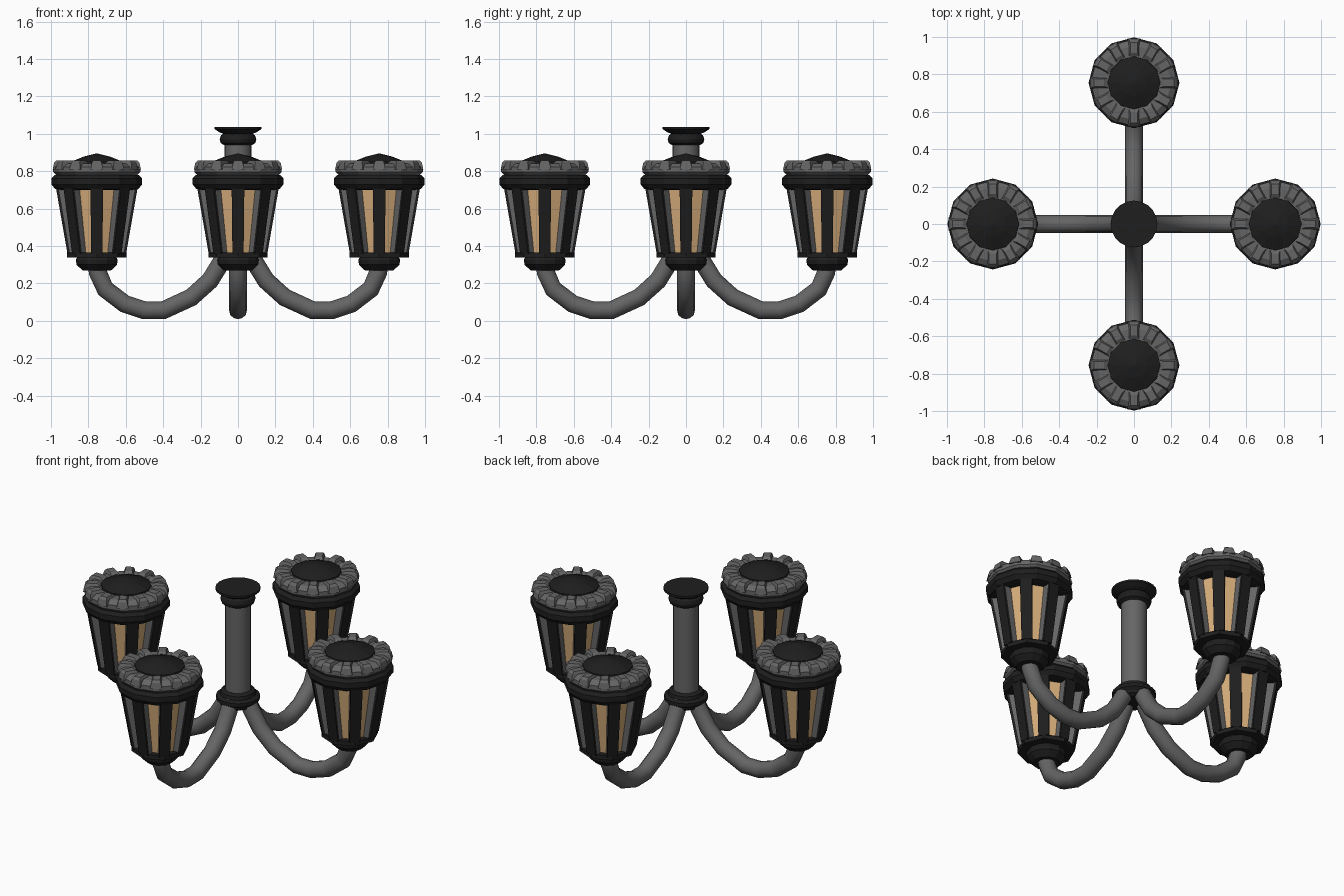
import bpy, bmesh
from math import sin, cos, pi
from mathutils import Vector, Matrix

if "Cube" in bpy.data.objects:
    bpy.data.objects.remove(bpy.data.objects["Cube"])


def material(name, rgb):
    m = bpy.data.materials.new(name)
    m.diffuse_color = (*rgb, 1)
    m.use_nodes = True
    m.node_tree.nodes["Principled BSDF"].inputs["Base Color"].default_value = m.diffuse_color
    return m


BLACK = material("black_iron", (0.013, 0.013, 0.013))
GREY = material("grey_iron", (0.13, 0.13, 0.13))
AMBER = material("amber_glass", (0.68, 0.42, 0.2))


def finish(name, bm, mat, loc=(0, 0, 0), smooth=False):
    bmesh.ops.remove_doubles(bm, verts=bm.verts, dist=1e-5)
    bmesh.ops.recalc_face_normals(bm, faces=bm.faces)
    me = bpy.data.meshes.new(name)
    bm.to_mesh(me)
    bm.free()
    me.materials.append(mat)
    ob = bpy.data.objects.new(name, me)
    ob.location = loc
    bpy.context.collection.objects.link(ob)
    if smooth:
        for p in me.polygons:
            p.use_smooth = len(p.vertices) == 4
    return ob


def skin(bm, rings):
    """Bridge successive vertex rings and cap both ends."""
    n = len(rings[0])
    rows = [[bm.verts.new(v) for v in r] for r in rings]
    for a, b in zip(rows, rows[1:]):
        for i in range(n):
            j = (i + 1) % n
            bm.faces.new((a[i], a[j], b[j], b[i]))
    bm.faces.new(rows[0][::-1])
    bm.faces.new(rows[-1])


def lathe(name, profile, sides, mat, loc=(0, 0, 0), smooth=False):
    bm = bmesh.new()
    skin(bm, [[(r * cos(2 * pi * i / sides), r * sin(2 * pi * i / sides), z)
               for i in range(sides)] for r, z in profile])
    return finish(name, bm, mat, loc, smooth)


def radial_blocks(name, count, rings, mat, loc):
    """Repeat a block around z; rings are (r_in, r_out, half_width, z)."""
    bm = bmesh.new()
    for k in range(count):
        rot = Matrix.Rotation(2 * pi * k / count, 3, 'Z')
        skin(bm, [[rot @ Vector(p) for p in
                   ((a, -w, z), (b, -w, z), (b, w, z), (a, w, z))]
                  for a, b, w, z in rings])
    return finish(name, bm, mat, loc)


def arm(name, path, radius, angle, sides=12):
    bm = bmesh.new()
    pts = [Vector((x, 0, z)) for x, z in path]
    rot = Matrix.Rotation(angle, 3, 'Z')
    rings = []
    for i, p in enumerate(pts):
        t = (pts[min(i + 1, len(pts) - 1)] - pts[max(i - 1, 0)]).normalized()
        n = t.cross(Vector((0, 1, 0)))
        rings.append([rot @ (p + radius * (cos(2 * pi * k / sides) * n
                      + sin(2 * pi * k / sides) * Vector((0, 1, 0))))
                      for k in range(sides)])
    skin(bm, rings)
    return finish(name, bm, GREY, smooth=True)


# Central column with ceiling cap and lower collar
lathe("column", [(0.072, 0.36), (0.072, 0.96)], 20, GREY, smooth=True)
lathe("ceiling_cap", [(0.075, 0.94), (0.092, 0.95), (0.098, 0.97), (0.092, 0.99),
                      (0.08, 1.0), (0.1, 1.008), (0.125, 1.025), (0.125, 1.037)],
      20, BLACK)
lathe("lower_collar", [(0.08, 0.32), (0.1, 0.33), (0.105, 0.345), (0.122, 0.36),
                       (0.122, 0.38), (0.1, 0.39), (0.095, 0.41), (0.075, 0.42)],
      20, BLACK)

ARM_PATH = [(0.06, 0.37), (0.085, 0.32), (0.15, 0.215), (0.25, 0.125), (0.4, 0.056),
            (0.5, 0.056), (0.605, 0.09), (0.71, 0.17), (0.75, 0.26), (0.755, 0.3)]

for i, side in enumerate(("right", "back", "left", "front")):
    a = i * pi / 2
    c = (0.755 * cos(a), 0.755 * sin(a), 0)
    arm(side + "_arm", ARM_PATH, 0.048, a)
    # Base cup and plate
    lathe(side + "_lantern_cup", [(0.075, 0.268), (0.108, 0.3), (0.112, 0.325),
                                  (0.105, 0.34)], 12, BLACK, c)
    lathe(side + "_lantern_plate", [(0.158, 0.338), (0.158, 0.365)], 8, BLACK, c)
    # Glass cone and eight ribs with dark outer strips
    lathe(side + "_lantern_glass", [(0.122, 0.36), (0.175, 0.715)], 8, AMBER, c)
    radial_blocks(side + "_lantern_ribs", 8, [(0.10, 0.145, 0.028, 0.36),
                  (0.15, 0.207, 0.031, 0.715)], GREY, c)
    radial_blocks(side + "_lantern_rib_strips", 8, [(0.143, 0.157, 0.030, 0.36),
                  (0.205, 0.219, 0.034, 0.715)], BLACK, c)
    # Upper band, grey crown with bumps, dark dome
    lathe(side + "_lantern_band", [(0.2, 0.7), (0.223, 0.705), (0.243, 0.73),
                                   (0.243, 0.762), (0.225, 0.78)], 12, BLACK, c)
    lathe(side + "_lantern_crown", [(0.215, 0.778), (0.233, 0.795), (0.233, 0.822),
                                    (0.2, 0.842), (0.13, 0.842)], 12, GREY, c)
    radial_blocks(side + "_lantern_crown_bumps", 12, [(0.14, 0.236, 0.034, 0.81),
                  (0.14, 0.228, 0.026, 0.845), (0.16, 0.215, 0.02, 0.858)], GREY, c)
    lathe(side + "_lantern_dome", [(0.142, 0.835), (0.14, 0.85), (0.07, 0.878),
                                   (0.001, 0.895)], 12, BLACK, c)
